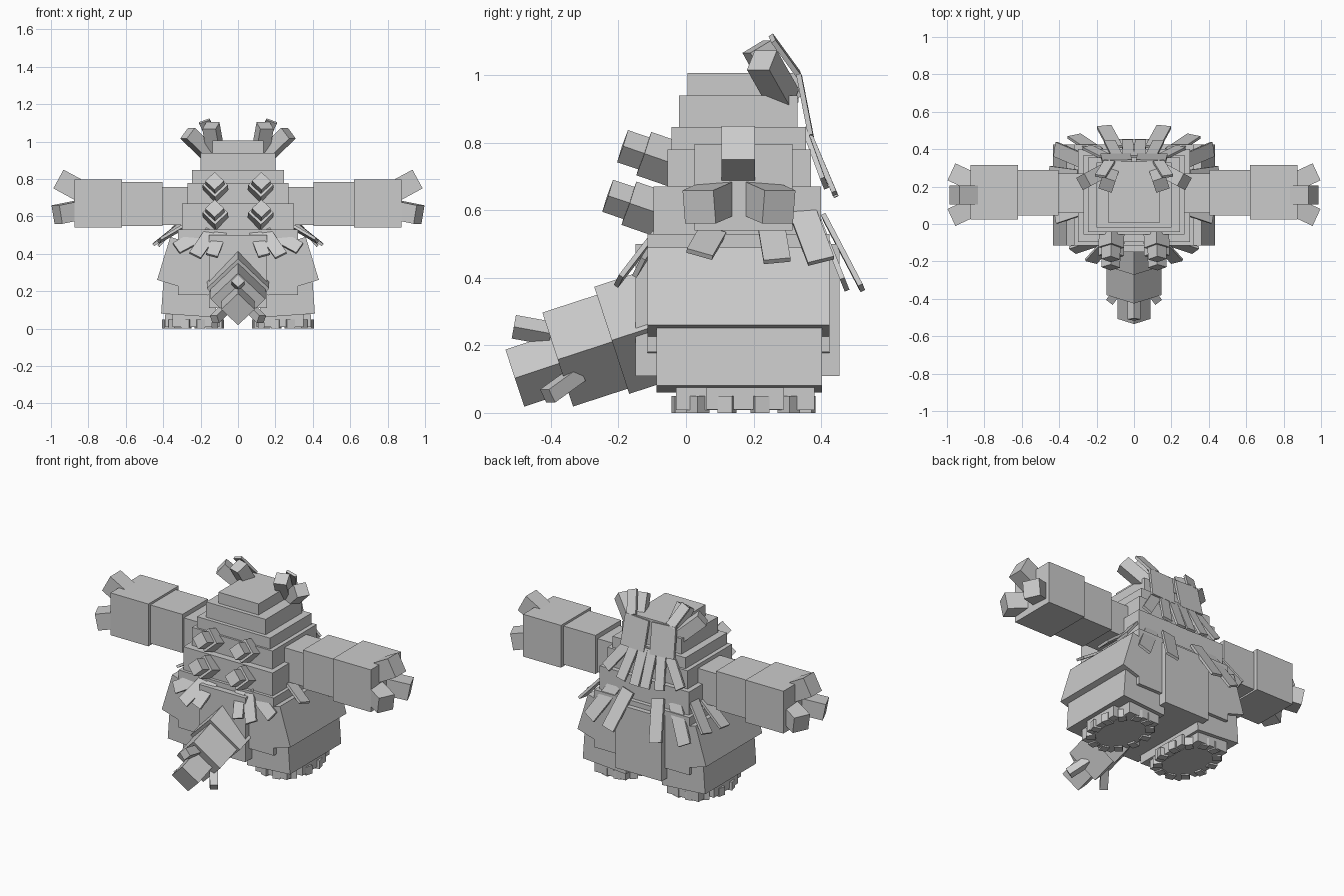
import bpy
from math import radians, cos, sin, pi
from mathutils import Vector, Matrix

default_cube = bpy.data.objects.get("Cube")
if default_cube:
    bpy.data.objects.remove(default_cube, do_unlink=True)

grey = bpy.data.materials.new("plain_grey")
grey.use_nodes = True
GREY = (0.6, 0.6, 0.6, 1)
grey.diffuse_color = GREY
grey.node_tree.nodes["Principled BSDF"].inputs["Base Color"].default_value = GREY

CORNERS = [(x, y, z) for x in (-.5, .5) for y in (-.5, .5) for z in (-.5, .5)]
SIDES = [(0, 1, 3, 2), (4, 6, 7, 5), (0, 4, 5, 1), (2, 3, 7, 6), (0, 2, 6, 4), (1, 5, 7, 3)]


def block(name, matrix):
    """Unit cube baked through a matrix."""
    mesh = bpy.data.meshes.new(name)
    mesh.from_pydata([matrix @ Vector(c) for c in CORNERS], [], SIDES)
    mesh.materials.append(grey)
    obj = bpy.data.objects.new(name, mesh)
    bpy.context.collection.objects.link(obj)
    return obj


def box(name, x, y, z):
    """Upright box from its three ranges."""
    spans = (x, y, z)
    middle = Vector([(a + b) / 2 for a, b in spans])
    size = [abs(b - a) for a, b in spans]
    return block(name, Matrix.Translation(middle) @ Matrix.Diagonal((*size, 1)))


def tilted(name, centre, size, axis, degrees):
    turn = Matrix.Rotation(radians(degrees), 4, axis)
    return block(name, Matrix.Translation(centre) @ turn @ Matrix.Diagonal((*size, 1)))


def beam(name, a, b, width, depth=None, hint=(0, 0, 1), roll=0):
    """Box running from a to b; its depth lies along the hint."""
    a, b = Vector(a), Vector(b)
    along = (b - a).normalized()
    hint = Vector(hint)
    thick = (hint - along * hint.dot(along)).normalized()
    across = thick.cross(along)
    turn = Matrix((across, thick, along)).transposed().to_4x4()
    turn = turn @ Matrix.Rotation(radians(roll), 4, 'Z')
    size = Matrix.Diagonal((width, depth or width, (b - a).length, 1))
    return block(name, Matrix.Translation((a + b) / 2) @ turn @ size)


# Stacked torso and head tiers: half width, y range, z range
tiers = [("lower_torso", .32, (-.114, .425), (.18, .53)),
         ("upper_torso", .30, (-.096, .40), (.50, .67)),
         ("neck_tier", .27, (-.055, .37), (.65, .78)),
         ("face_tier", .245, (-.043, .355), (.75, .847)),
         ("brow_tier", .20, (-.02, .33), (.83, .94)),
         ("crown_tier", .135, (.005, .333), (.92, 1.007))]
for name, half, y, z in tiers:
    box(name, (-half, half), y, z)
box("belly_panel", (-.155, .155), (-.15, .455), (.11, .50))

# Front limb: three shrinking blocks set on edge, sloping down
beam("front_limb_base", (0, -.03, .277), (0, -.22, .215), .236, roll=45)
beam("front_limb_middle", (0, -.19, .22), (0, -.38, .158), .207, roll=45)
beam("front_limb_end", (0, -.35, .155), (0, -.507, .103), .126, roll=45)
beam("front_limb_top_claw", (0, -.40, .235), (0, -.51, .255), .05, roll=45)

# Feathers and hair: name, root, tip, width, outward hint
FRONT, SIDE, BACK = (0, -1, .5), (1, 0, .6), (0, 1, .4)
plates = [("front_feather_inner", (.09, -.10, .52), (.14, -.20, .39), .065, FRONT),
          ("front_feather_middle", (.14, -.10, .52), (.23, -.20, .39), .07, FRONT),
          ("front_feather_outer", (.18, -.09, .51), (.33, -.14, .43), .07, FRONT),
          ("side_feather_front", (.30, .08, .54), (.42, .04, .47), .08, SIDE),
          ("side_feather_middle", (.30, .25, .57), (.45, .27, .45), .08, SIDE),
          ("side_feather_back", (.28, .34, .61), (.42, .40, .45), .08, SIDE),
          ("back_feather_inner", (.10, .41, .58), (.16, .52, .37), .08, BACK),
          ("back_feather_outer", (.20, .39, .58), (.32, .47, .38), .08, BACK),
          ("head_plate", (.09, .335, 1.0), (.10, .37, .82), .16, BACK),
          ("hair_inner", (.03, .36, .84), (.035, .445, .64), .06, BACK),
          ("hair_middle", (.09, .36, .84), (.13, .44, .65), .06, BACK),
          ("hair_outer", (.14, .355, .83), (.25, .41, .68), .06, BACK),
          ("horn_backing", (.13, .335, 1.0), (.18, .255, 1.11), .06, BACK)]

for s, side in ((1, "left_"), (-1, "right_")):
    def m(p):
        return (p[0] * s, p[1], p[2])

    for name, root, tip, width, hint in plates:
        beam(side + name, m(root), m(tip), width, .015, m(hint))

    # Arm in three widening blocks
    box(side + "shoulder", (.24 * s, .41 * s), (.06, .27), (.555, .757))
    box(side + "upper_arm", (.405 * s, .62 * s), (.045, .29), (.55, .784))
    box(side + "forearm", (.62 * s, .875 * s), (.025, .33 - .015), (.54, .797))

    # Hand claws: one above, two splayed below
    beam(side + "thumb", m((.82, .155, .724)), m((.96, .155, .80)), .10, .114)
    for end, sign in (("front_", -1), ("back_", 1)):
        beam(side + end + "finger", m((.82, .157 + .05 * sign, .64)),
             m((.968, .157 + .118 * sign, .61)), .10)

    # Chest spikes, upper and lower
    for level, y, z in (("upper_", -.188, .79), ("lower_", -.232, .643)):
        beam(side + level + "spike_base", m((.118, y + .19, z - .066)),
             m((.122, y + .063, z - .022)), .096, roll=45)
        beam(side + level + "spike_tip", m((.122, y + .08, z - .027)),
             m((.125, y, z)), .071, roll=45)

    # Front limb side claws
    beam(side + "front_limb_claw", m((.06, -.32, .115)), m((.125, -.41, .05)), .045)

    # Horns
    beam(side + "inner_horn", m((.115, .30, .92)), m((.145, .21, 1.085)), .075)
    beam(side + "outer_horn", m((.15, .29, .93)), m((.27, .225, 1.045)), .075)

    # Hip and leg
    tilted(side + "hip", m((.261, .155, .334)), (.285, .539, .24), 'Y', -17 * s)
    tilted(side + "leg", m((.258, .158, .19)), (.29, .491, .24), 'Y', -4 * s)

    # Sole with small toes all around
    box(side + "sole", (.14 * s, .35 * s), (-.03, .38), (.008, .075))
    box(side + "sole_flank", (.10 * s, .39 * s), (.06, .29), (.01, .075))
    for i in range(12):
        a = 2 * pi * (i + .5) / 12
        tilted(side + "toe_%d" % (i + 1),
               m((.24 + .14 * cos(a), .17 + .19 * sin(a), .025)),
               (.05, .045, .05), 'Z', s * a * 180 / pi)
